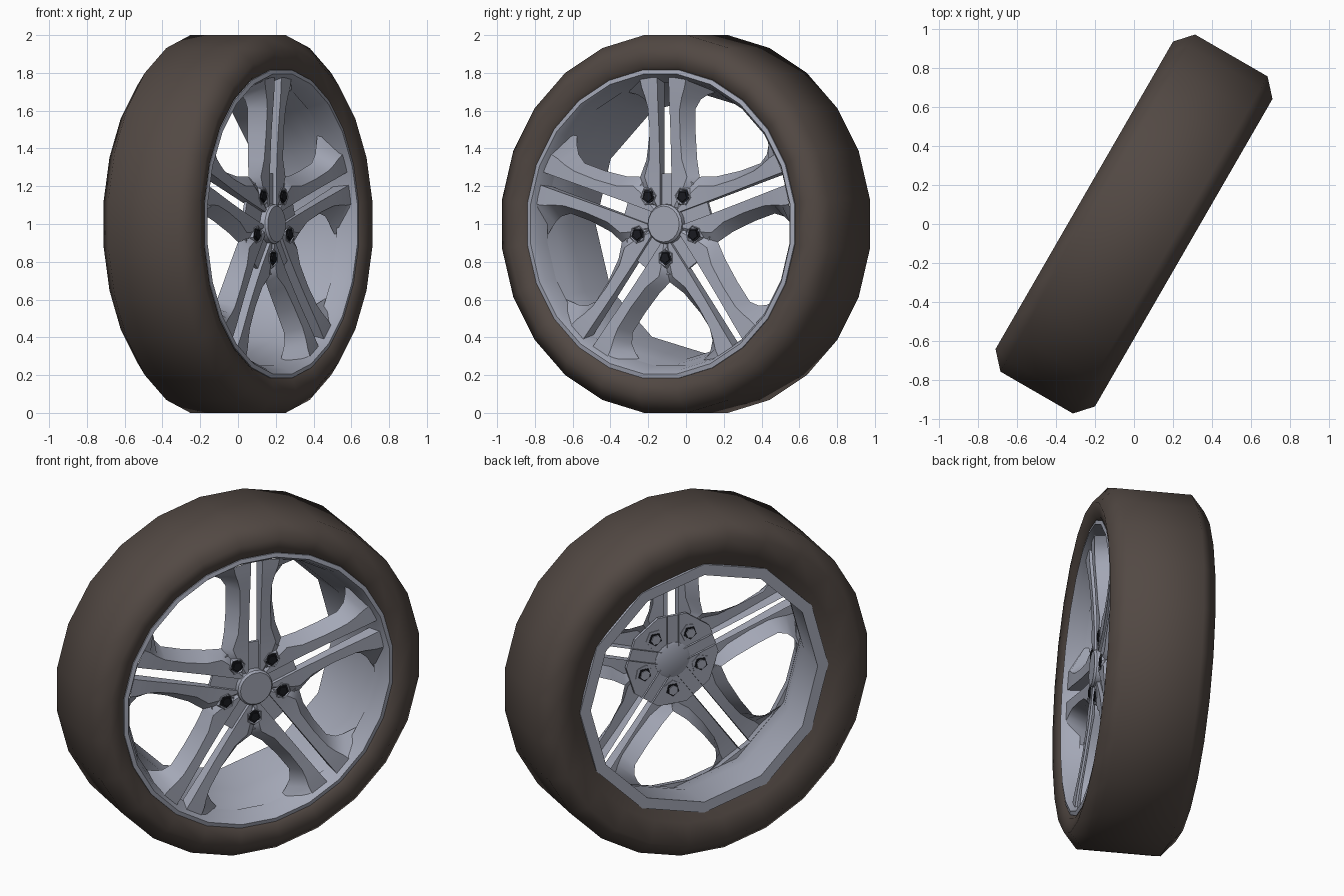
import bpy, bmesh, math
from mathutils import Matrix, Vector

if "Cube" in bpy.data.objects:
    bpy.data.objects.remove(bpy.data.objects["Cube"])

# wheel space: x = sideways in the wheel plane, y = up, z = out along the axle
c, s = math.cos(math.radians(30)), math.sin(math.radians(30))
WHEEL = Matrix(((s, 0, c, 0), (c, 0, -s, 0), (0, 1, 0, 1), (0, 0, 0, 1)))


def material(name, rgb):
    m = bpy.data.materials.new(name)
    m.diffuse_color = (*rgb, 1)
    m.use_nodes = True
    m.node_tree.nodes["Principled BSDF"].inputs["Base Color"].default_value = m.diffuse_color
    return m


RUBBER = material("rubber", (0.085, 0.066, 0.057))
METAL = material("metal", (0.37, 0.39, 0.47))
BLACK = material("black", (0.010, 0.011, 0.015))


def finish(bm, name, mat, angle=30):
    bmesh.ops.remove_doubles(bm, verts=bm.verts, dist=1e-5)
    bmesh.ops.recalc_face_normals(bm, faces=bm.faces)
    me = bpy.data.meshes.new(name)
    bm.to_mesh(me)
    bm.free()
    me.transform(WHEEL)
    me.materials.append(mat)
    ob = bpy.data.objects.new(name, me)
    bpy.context.collection.objects.link(ob)
    bpy.ops.object.select_all(action='DESELECT')
    ob.select_set(True)
    bpy.context.view_layer.objects.active = ob
    if angle:
        bpy.ops.object.shade_smooth_by_angle(angle=math.radians(angle))
    return ob


def loft(bm, rings, loop=False, shell=False, flip=False):
    """Skin between cross-sections; cap the ends unless looped or an open shell."""
    rows = [[bm.verts.new(p) for p in r] for r in rings]
    n = len(rows[0])
    for i in range(len(rows) if loop else len(rows) - 1):
        a, b = rows[i], rows[(i + 1) % len(rows)]
        for j in range(n - 1 if shell else n):
            k = (j + 1) % n
            quad = (a[j], a[k], b[k], b[j])
            bm.faces.new(quad[::-1] if flip else quad)
    if not loop and not shell:
        bm.faces.new(rows[0])
        bm.faces.new(rows[-1])


def circle(r, z, n, turn=0.0, centre=(0, 0)):
    return [Vector((centre[0] + r * math.cos(math.radians(turn) + math.tau * i / n),
                    centre[1] + r * math.sin(math.radians(turn) + math.tau * i / n), z))
            for i in range(n)]


def lathe(bm, profile, n, turn=0.0, centre=(0, 0)):
    """Spin a closed (radius, depth) profile round the axle direction."""
    loft(bm, [circle(r, z, n, turn, centre) for r, z in profile], loop=True)


def solid(bm, profile, n, turn=0.0, centre=(0, 0)):
    """Stack of regular polygons with capped ends."""
    loft(bm, [circle(r, z, n, turn, centre) for r, z in profile])


# tire
bm = bmesh.new()
lathe(bm, [(0.80, 0.24), (0.84, 0.275), (0.92, 0.295), (1.0086, 0.215),
           (1.0086, -0.215), (0.92, -0.295), (0.80, -0.25), (0.72, -0.215),
           (0.80, -0.18)], 24, 7.5)
finish(bm, "tire", RUBBER, 75)

# front rim lip
bm = bmesh.new()
lathe(bm, [(0.825, 0.24), (0.823, 0.267), (0.80, 0.272), (0.778, 0.24),
           (0.755, 0.17), (0.80, 0.17)], 24, 7.5)
finish(bm, "rim_lip", METAL)

# twelve-sided barrel with a flat rear flange
bm = bmesh.new()
lathe(bm, [(0.79, 0.20), (0.745, 0.10), (0.715, 0.0), (0.69, -0.238), (0.755, -0.238),
           (0.755, -0.05), (0.80, 0.19)], 12)
finish(bm, "rim_barrel", METAL, 35)

# five double spokes: each bar is (u_in, u_mid, u_out, t_mid, t_out, front, chamfer)
STATIONS = [
    (0.08, 0.08, 0.08, 0.045, 0.058, 0.215, 0.20),
    (0.20, 0.20, 0.20, 0.110, 0.145, 0.215, 0.20),
    (0.25, 0.25, 0.25, 0.130, 0.1816, 0.215, 0.17),
    (0.34, 0.34, 0.34, 0.100, 0.155, 0.218, 0.15),
    (0.48, 0.48, 0.48, 0.092, 0.140, 0.225, 0.14),
    (0.61, 0.61, 0.61, 0.097, 0.140, 0.235, 0.14),
    (0.67, 0.67, 0.66, 0.112, 0.172, 0.240, 0.14),
    (0.72, 0.72, 0.685, 0.130, 0.215, 0.243, 0.14),
    (0.78, 0.765, 0.705, 0.140, 0.300, 0.245, 0.155)]
SLIT = 0.035
bm = bmesh.new()
for k in range(5):
    rot = Matrix.Rotation(math.radians(90 + 72 * k), 4, 'Z')
    for side in (1, -1):
        loft(bm, [[rot @ Vector((u, side * t, z)) for u, t, z in (
            (ui, SLIT, 0.165), (ui, SLIT, front), (um, tm, front), (uo, to, cham))]
            for ui, um, uo, tm, to, front, cham in STATIONS], shell=True, flip=side > 0)
finish(bm, "spokes", METAL, 25)

# hub plate behind the slits, and centre cap
bm = bmesh.new()
solid(bm, [(0.28, 0.178), (0.28, 0.195)], 10)
finish(bm, "hub_plate", METAL, 0)
bm = bmesh.new()
solid(bm, [(0.095, 0.17), (0.105, 0.175), (0.105, 0.225), (0.095, 0.237)], 20)
finish(bm, "centre_cap", METAL)

# lug seats, nuts and rear stud ends
seats, nuts, studs = bmesh.new(), bmesh.new(), bmesh.new()
for k in range(5):
    turn = 270 + 72 * k
    ang = math.radians(turn)
    p = (0.18 * math.cos(ang), 0.18 * math.sin(ang))
    lathe(seats, [(0.056, 0.174), (0.056, 0.205), (0.046, 0.219), (0.036, 0.21), (0.036, 0.174)], 6, turn, p)
    solid(nuts, [(0.040, 0.168), (0.040, 0.216)], 5, turn, p)
    solid(nuts, [(0.028, 0.20), (0.028, 0.224)], 5, turn, p)
    solid(studs, [(0.029, 0.162), (0.029, 0.18)], 6, turn, p)
finish(seats, "lug_seats", METAL, 0)
finish(nuts, "lug_nuts", BLACK, 0)
finish(studs, "stud_ends", METAL, 0)
